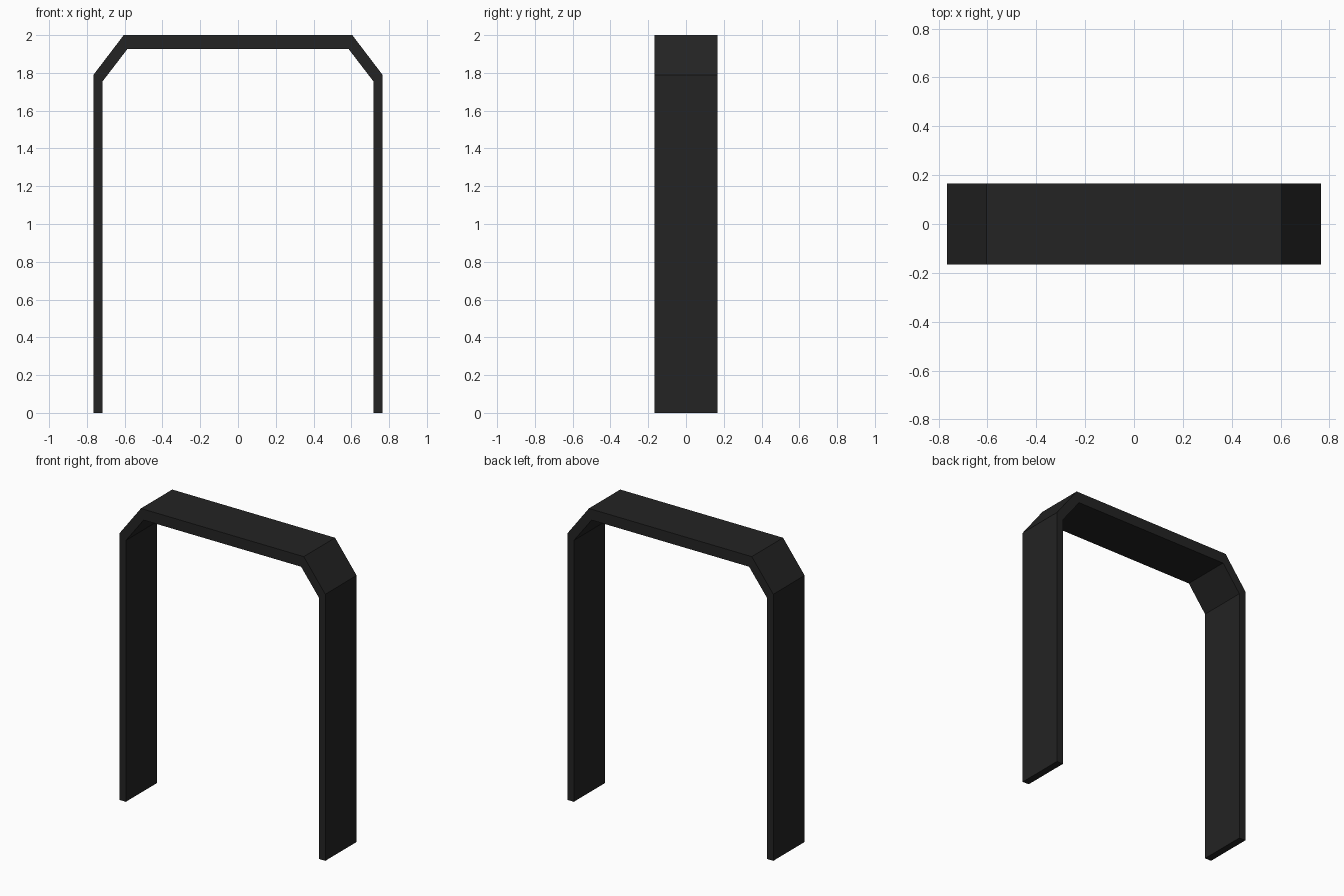
import bpy
import bmesh

cube = bpy.data.objects.get("Cube")
if cube:
    bpy.data.objects.remove(cube, do_unlink=True)

# Single dark finish
COLOUR = (0.017, 0.017, 0.017, 1)
mat = bpy.data.materials.new("charcoal_black")
mat.use_nodes = True
mat.diffuse_color = COLOUR
mat.node_tree.nodes["Principled BSDF"].inputs["Base Color"].default_value = COLOUR

HALF_DEPTH = 0.166

# Half outlines of the arch, from the foot to the top corner (x, z)
outer = [(0.765, 0), (0.765, 1.79), (0.605, 2.0)]
inner = [(0.717, 0), (0.717, 1.755), (0.585, 1.927)]


def full_path(half):
    """Mirror a half outline into a path from the left foot to the right foot."""
    return half + [(-x, z) for x, z in reversed(half)]


# Arch frame: quads between both paths, extruded through the depth
bm = bmesh.new()
rows = [[bm.verts.new((x, -HALF_DEPTH, z)) for x, z in full_path(half)]
        for half in (outer, inner)]
for i in range(len(rows[0]) - 1):
    bm.faces.new((rows[0][i], rows[0][i + 1], rows[1][i + 1], rows[1][i]))
result = bmesh.ops.extrude_face_region(bm, geom=bm.faces[:], use_keep_orig=True)
back = [v for v in result["geom"] if isinstance(v, bmesh.types.BMVert)]
bmesh.ops.translate(bm, verts=back, vec=(0, 2 * HALF_DEPTH, 0))
bmesh.ops.recalc_face_normals(bm, faces=bm.faces[:])

mesh = bpy.data.meshes.new("arch_frame")
bm.to_mesh(mesh)
bm.free()
mesh.materials.append(mat)
arch = bpy.data.objects.new("arch_frame", mesh)
bpy.context.collection.objects.link(arch)
